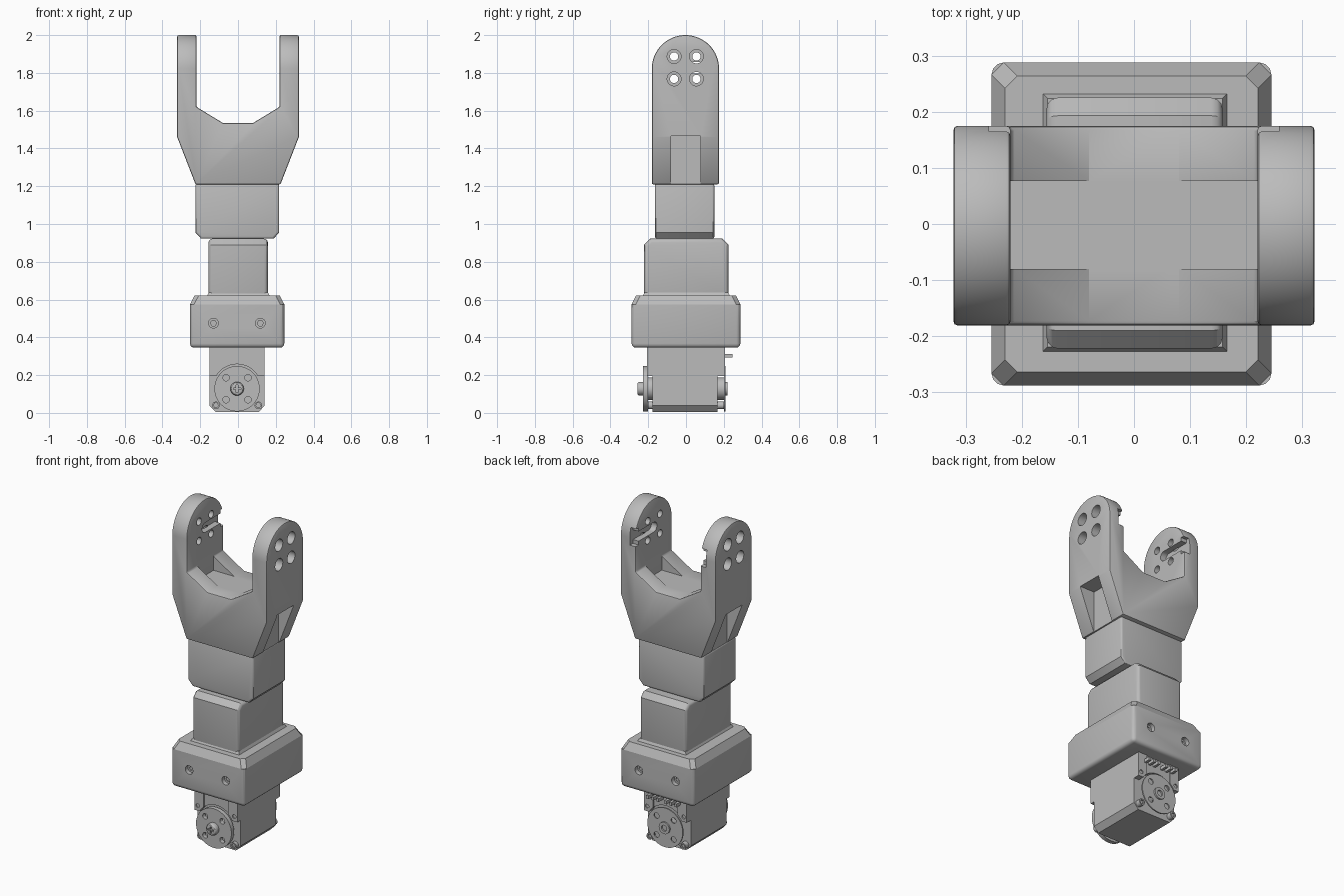
import bpy, bmesh, math
from mathutils import Vector

cube = bpy.data.objects.get("Cube")
if cube:
    bpy.data.objects.remove(cube, do_unlink=True)

grey = bpy.data.materials.new("plain grey")
grey.use_nodes = True
COLOUR = (0.5, 0.5, 0.5, 1)
grey.diffuse_color = COLOUR
grey.node_tree.nodes["Principled BSDF"].inputs["Base Color"].default_value = COLOUR


def ring(u, v, r, n=24):
    return [(u + r * math.cos(2 * math.pi * i / n), v + r * math.sin(2 * math.pi * i / n)) for i in range(n)]


def rect(u0, u1, v0, v1):
    return [(u0, v0), (u1, v0), (u1, v1), (u0, v1)]


def prism(name, pts, axis, a, b):
    """Extrude a flat outline along an axis from a to b."""
    place = {"x": lambda u, v, d: (d, u, v), "y": lambda u, v, d: (u, d, v), "z": lambda u, v, d: (u, v, d)}[axis]
    bm = bmesh.new()
    face = bm.faces.new([bm.verts.new(place(u, v, a)) for u, v in pts])
    ext = bmesh.ops.extrude_face_region(bm, geom=[face])
    shift = Vector(place(0, 0, b - a))
    bmesh.ops.translate(bm, verts=[g for g in ext["geom"] if isinstance(g, bmesh.types.BMVert)], vec=shift)
    bmesh.ops.recalc_face_normals(bm, faces=bm.faces)
    mesh = bpy.data.meshes.new(name)
    bm.to_mesh(mesh)
    bm.free()
    mesh.materials.append(grey)
    ob = bpy.data.objects.new(name, mesh)
    bpy.context.collection.objects.link(ob)
    return ob


def apply(ob, mod):
    bpy.ops.object.select_all(action="DESELECT")
    bpy.context.view_layer.objects.active = ob
    ob.select_set(True)
    bpy.ops.object.modifier_apply(modifier=mod.name)


def boolean(ob, cutter, operation="DIFFERENCE"):
    mod = ob.modifiers.new("cut", "BOOLEAN")
    mod.operation, mod.object, mod.solver = operation, cutter, "EXACT"
    apply(ob, mod)
    bpy.data.objects.remove(cutter, do_unlink=True)


def bevel(ob, width, angle=60, segments=3):
    mod = ob.modifiers.new("soften", "BEVEL")
    mod.width, mod.segments = width, segments
    mod.limit_method, mod.angle_limit = "ANGLE", math.radians(angle)
    apply(ob, mod)


def cut(ob, pts, axis, a, b):
    boolean(ob, prism("cutter", pts, axis, a, b))


def taper(ob, z, amount):
    """Pull the vertices at height z inward to form a sloped rim."""
    for v in ob.data.vertices:
        if abs(v.co.z - z) < 1e-4:
            v.co.x -= math.copysign(amount, v.co.x)
            v.co.y -= math.copysign(amount, v.co.y)


# Fork: front outline crossed with a round-topped side outline
half = [(0.225, 1.21), (0.322, 1.46), (0.322, 2.0), (0.22, 2.0), (0.22, 1.62), (0.08, 1.535)]
fork = prism("fork", half + [(-x, z) for x, z in reversed(half)], "y", -0.3, 0.3)
CY, R = -0.003, 0.178
arch = [(CY + R * math.cos(math.pi * i / 32), 2 - R + R * math.sin(math.pi * i / 32)) for i in range(33)]
boolean(fork, prism("cutter", [(CY - R, 1.1), (CY + R, 1.1)] + arch, "x", -1, 1), "INTERSECT")
bevel(fork, 0.008, 50, 2)

for s in (-1, 1):
    # Gusset pockets, outside and inside
    cut(fork, rect(-0.08, 0.077, 1.15, 1.465), "x", s * 0.222, s * 0.4)
    cut(fork, rect(-0.08, 0.077, 1.535, 1.66), "x", s * 0.06, s * 0.22)
    # Horn bolt holes with counterbores
    for y in (-0.063, 0.055):
        for z in (1.768, 1.887):
            cut(fork, ring(y, z, 0.022), "x", s * 0.2, s * 0.4)
            cut(fork, ring(y, z, 0.037), "x", s * 0.255, s * 0.4)
    # Keyhole slot opening at the back of each arm
    slot = [(0.3, 1.798), (0.3, 1.858)]
    slot += [(0.03 * math.cos(a) - 0.003, 1.828 + 0.03 * math.sin(a))
             for a in [math.pi / 2 + math.pi * i / 12 for i in range(13)]]
    cut(fork, slot, "x", s * 0.2, s * 0.258)
    cut(fork, rect(0.145, 0.3, 1.775, 1.88), "x", s * 0.2, s * 0.258)

# Wrist block with chamfered lower edges
wrist = prism("wrist_block", [(-0.195, 0.922), (0.188, 0.922), (0.218, 0.955), (0.218, 1.215),
                              (-0.225, 1.215), (-0.225, 0.955)], "y", -0.165, 0.15)
bevel(wrist, 0.012)

# Neck with chamfered upper edges and a flared foot
neck = prism("neck", [(-0.222, 0.6), (0.225, 0.6), (0.225, 0.89), (0.193, 0.922),
                      (-0.19, 0.922), (-0.222, 0.89)], "x", -0.156, 0.158)
bevel(neck, 0.02)
foot = prism("neck_foot", rect(-0.168, 0.172, -0.233, 0.238), "z", 0.61, 0.638)
taper(foot, 0.638, 0.014)

# Collar with rounded corners, sloped rim and recessed screws
collar = prism("collar", rect(-0.254, 0.245, -0.288, 0.288), "z", 0.345, 0.6)
bevel(collar, 0.022)
for p in list(collar.data.polygons):
    p.select = p.normal.z > 0.9
bm = bmesh.new()
bm.from_mesh(collar.data)
top = [f for f in bm.faces if f.normal.z > 0.9 and f.calc_center_median().z > 0.59]
bm.free()
# square off the softened horizontal edges by slicing, then cap with a sloped rim
cut(collar, rect(-1, 1, -1, 1), "z", 0.575, 0.8)
corner = 0.022
x0, x1, y0, y1 = -0.254, 0.245, -0.288, 0.288
octagon = [(x0 + corner, y0), (x1 - corner, y0), (x1, y0 + corner), (x1, y1 - corner),
           (x1 - corner, y1), (x0 + corner, y1), (x0, y1 - corner), (x0, y0 + corner)]
rim = prism("collar_rim", octagon, "z", 0.575, 0.622)
taper(rim, 0.622, 0.024)
for x in (-0.13, 0.118):
    for s in (-1, 1):
        cut(collar, ring(x, 0.475, 0.026), "y", s * 0.262, s * 0.35)
        cut(collar, ring(x, 0.475, 0.016, 6), "y", s * 0.23, s * 0.35)

# Servo body with chamfered lower edges
servo = prism("servo_body", [(-0.118, 0.004), (0.11, 0.004), (0.14, 0.038), (0.14, 0.36),
                             (-0.15, 0.36), (-0.15, 0.038)], "y", -0.178, 0.168)

for s, side in ((-1, "front"), (1, "back")):
    c = s * 0.185
    # Cover plates around the horn
    plate = prism(side + "_cover", rect(-0.15, 0.14, 0.195, 0.36), "y", s * 0.15, s * 0.2)
    cut(plate, ring(-0.005, 0.13, 0.128, 48), "y", s * 0.1, s * 0.3)
    for x0, x1 in ((-0.15, -0.088), (0.078, 0.14)):
        rib = prism(side + "_cover_rib", rect(x0, x1, 0.195, 0.36), "y", s * 0.19, s * 0.207)
        cut(rib, ring(-0.005, 0.13, 0.128, 48), "y", s * 0.1, s * 0.3)
        x = (x0 + x1) / 2 + math.copysign(0.01, x0)
        cut(rib, ring(x, 0.225, 0.012), "y", s * 0.195, s * 0.3)
    # Horn disc with bolt holes and a hub
    horn = prism(side + "_horn", ring(-0.005, 0.128, 0.12, 48), "y", s * 0.202, s * 0.228 if s < 0 else 0.21)
    for dx in (-0.058, 0.058):
        for dz in (-0.058, 0.058):
            cut(horn, ring(dx - 0.005, 0.128 + dz, 0.017), "y", s * 0.19, s * 0.3)
    prism(side + "_hub", ring(-0.005, 0.128, 0.06), "y", s * 0.15, s * 0.203)
    screw = prism(side + "_screw", ring(-0.005, 0.128, 0.036), "y", s * 0.2, -0.258 if s < 0 else 0.22)
    if s < 0:
        bevel(screw, 0.012)
        cut(screw, rect(-0.025, 0.015, 0.123, 0.133), "y", -0.245, -0.3)
        cut(screw, rect(-0.01, 0, 0.108, 0.148), "y", -0.245, -0.3)
    else:
        cut(screw, ring(-0.005, 0.128, 0.018), "y", 0.205, 0.3)
    # Corner screws of the body
    for x in (-0.117, 0.108):
        bolt = prism(side + "_corner_screw", ring(x, 0.04, 0.02), "y", s * 0.15, s * 0.2)
        cut(bolt, ring(x, 0.04, 0.013, 6), "y", s * 0.19, s * 0.3)

# Connector pins at the back
for group in (-0.066, 0.056):
    for i in (-1, 0, 1):
        x = group + i * 0.034
        prism("connector_pin", rect(x - 0.008, x + 0.008, 0.293, 0.313), "y", 0.15, 0.245)

# Smooth curved walls while keeping crisp edges
for ob in bpy.context.collection.objects:
    if ob.type == "MESH" and ob.data.materials and ob.data.materials[0] == grey:
        bpy.ops.object.select_all(action="DESELECT")
        bpy.context.view_layer.objects.active = ob
        ob.select_set(True)
        bpy.ops.object.shade_smooth_by_angle(angle=math.radians(30))
